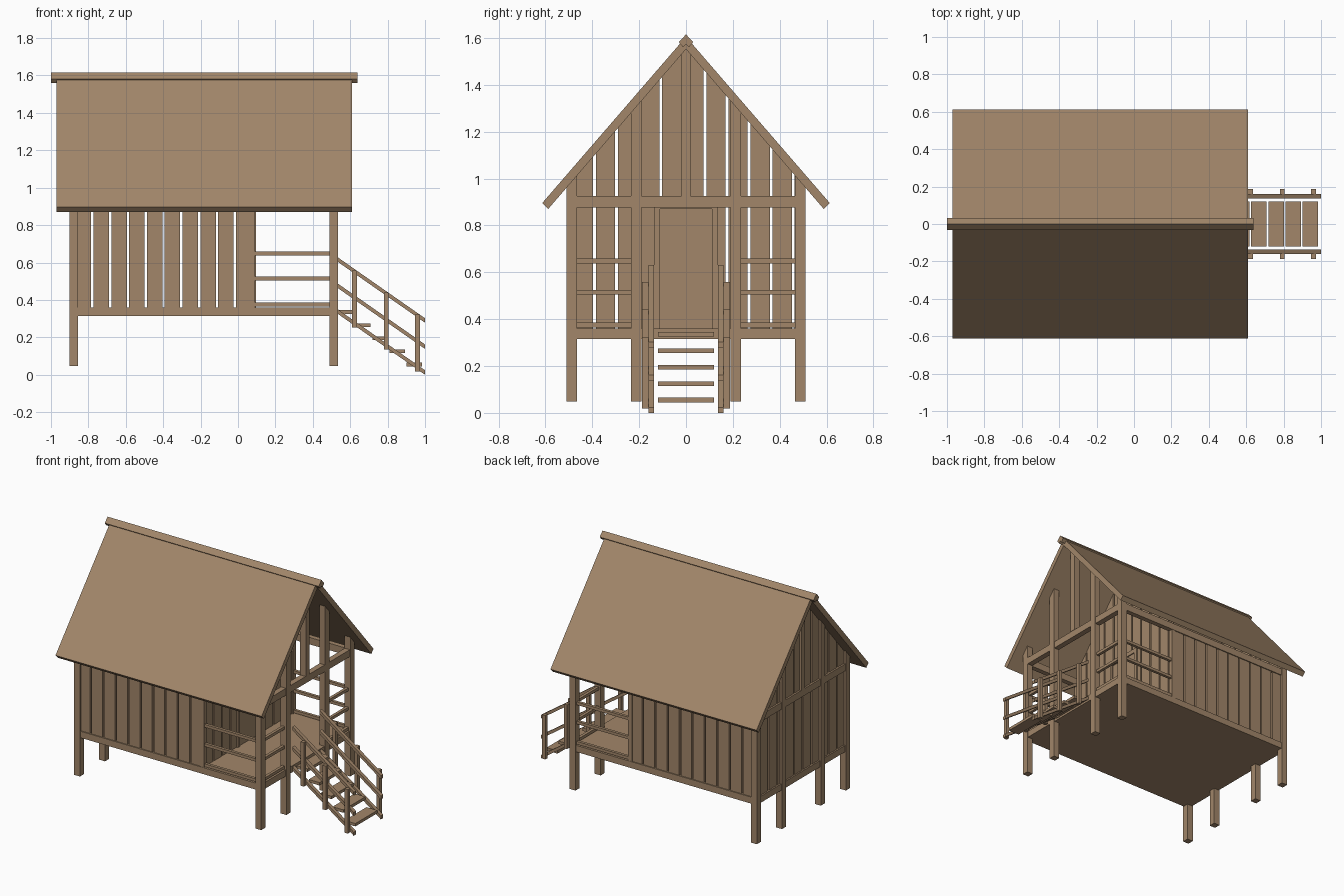
import bpy, bmesh

if "Cube" in bpy.data.objects:
    bpy.data.objects.remove(bpy.data.objects["Cube"])

wood = bpy.data.materials.new("brown wood")
wood.diffuse_color = (0.36, 0.24, 0.143, 1)
wood.use_nodes = True
wood.node_tree.nodes["Principled BSDF"].inputs["Base Color"].default_value = wood.diffuse_color


class Part:
    """Collects extruded profiles and boxes into one named object."""

    def __init__(self, name):
        self.name, self.bm = name, bmesh.new()

    def prism(self, profile, axis, lo, hi):
        # profile is (y, z) when axis is "x", or (x, z) when axis is "y"
        def pt(p, d):
            return (d, p[0], p[1]) if axis == "x" else (p[0], d, p[1])
        a = [self.bm.verts.new(pt(p, lo)) for p in profile]
        b = [self.bm.verts.new(pt(p, hi)) for p in profile]
        self.bm.faces.new(a)
        self.bm.faces.new(b[::-1])
        for i in range(len(a)):
            j = (i + 1) % len(a)
            self.bm.faces.new((a[i], b[i], b[j], a[j]))

    def box(self, x0, x1, y0, y1, z0, z1):
        self.prism([(y0, z0), (y1, z0), (y1, z1), (y0, z1)], "x", x0, x1)

    def done(self):
        bmesh.ops.recalc_face_normals(self.bm, faces=self.bm.faces)
        me = bpy.data.meshes.new(self.name)
        self.bm.to_mesh(me)
        self.bm.free()
        me.materials.append(wood)
        bpy.context.collection.objects.link(bpy.data.objects.new(self.name, me))


SLOPE = 1.158


def under_roof(y):
    return 1.552 - SLOPE * abs(y)


def upright(part, x0, x1, y0, y1, z0):
    # vertical board whose top is cut to the roof slope
    top = [(y1, under_roof(y1)), (y0, under_roof(y0))]
    if y0 < 0 < y1:
        top.insert(1, (0, under_roof(0)))
    part.prism([(y0, z0), (y1, z0)] + top, "x", x0, x1)


ENDS = ((-0.90, -0.855), (0.49, 0.535))   # back and front frames

# floor
p = Part("floor")
p.box(-0.895, 0.53, -0.505, 0.505, 0.315, 0.36)
p.done()

# stilts running up to the roof, and king posts
p = Part("frame_posts")
for x0, x1 in ENDS:
    for s in (-1, 1):
        for a, b in ((0.465, 0.51), (0.19, 0.235)):
            y0, y1 = sorted((s * a, s * b))
            upright(p, x0, x1, y0, y1, 0.048)
    upright(p, x0, x1, -0.02, 0.02, 0.925)
p.done()

# tie beams around the top of the walls
p = Part("top_beams")
for x0, x1 in ENDS:
    p.box(x0 + .003, x1 - .003, -0.465, 0.465, 0.877, 0.925)
for s in (-1, 1):
    y0, y1 = sorted((s * 0.47, s * 0.505))
    p.box(-0.855, 0.49, y0, y1, 0.877, 0.925)
p.done()

# side wall planks
p = Part("side_planks")
for s in (-1, 1):
    y0, y1 = sorted((s * 0.478, s * 0.498))
    for i in range(10):
        x0 = -0.874 + i * 0.0952
        p.box(x0 + 0.006, x0 + 0.0892, y0, y1, 0.36, 0.88)
p.done()

# gable planks: back wall and the recessed front wall with its doorway
back, front = Part("back_planks"), Part("front_planks")
for i in range(11):
    y0 = -0.485 + i * 0.0943 + 0.006
    y1 = min(y0 + 0.0823, 0.485)
    upright(back, -0.885, -0.865, y0, y1, 0.36)
    if y1 < -0.137 or y0 > 0.137:
        upright(front, 0.065, 0.085, y0, y1, 0.36)
    else:
        upright(front, 0.065, 0.085, y0, y1, 0.88)
        if y0 < -0.137:
            front.box(0.065, 0.085, y0, -0.137, 0.36, 0.88)
        if y1 > 0.137:
            front.box(0.065, 0.085, 0.137, y1, 0.36, 0.88)
back.done()
front.done()

# door, frame and corner studs of the front wall
p = Part("door")
p.box(0.068, 0.088, -0.112, 0.112, 0.36, 0.87)
p.done()
p = Part("door_frame")
p.box(0.06, 0.095, -0.137, 0.137, 0.87, 0.9)
for s in (-1, 1):
    y0, y1 = sorted((s * 0.112, s * 0.137))
    p.box(0.06, 0.095, y0, y1, 0.36, 0.87)
    y0, y1 = sorted((s * 0.472, s * 0.503))
    p.box(0.06, 0.092, y0, y1, 0.36, 0.88)
p.done()

# porch railings
p = Part("porch_rails")
for z in (0.365, 0.505, 0.638):
    for s in (-1, 1):
        y0, y1 = sorted((s * 0.478, s * 0.498))
        p.box(0.092, 0.49, y0, y1, z, z + 0.02)
        y0, y1 = sorted((s * 0.235, s * 0.465))
        p.box(0.502, 0.522, y0, y1, z, z + 0.02)
p.done()

# roof slabs
p = Part("roof")
for s in (-1, 1):
    p.prism([(0, 1.605), (s * 0.613, 0.896), (s * 0.588, 0.87), (0, 1.552)],
            "x", -0.97, 0.61)
p.done()

# ridge cap
p = Part("ridge_cap")
p.prism([(0, 1.615), (0.031, 1.582), (0.012, 1.56), (0, 1.573),
         (-0.012, 1.56), (-0.031, 1.582)], "x", -1.0, 0.64)
p.done()

# stair treads
p = Part("stair_treads")
for i in range(5):
    x0 = 0.535 + i * 0.0915
    z = 0.325 - i * 0.07
    p.box(x0, x0 + 0.083, -0.12, 0.12, z, z + 0.02)
p.done()

# stringers, sloping handrails and their posts
p = Part("stair_rails")
q = Part("stair_posts")
for s in (-1, 1):
    y0, y1 = sorted((s * 0.136, s * 0.161))
    for z in (0.34, 0.478, 0.618):
        e = z - 0.328
        p.prism([(0.53, z - 0.012), (1.0, e - 0.012),
                 (1.0, e + 0.012), (0.53, z + 0.012)], "y", y0, y1)
    y0, y1 = sorted((s * 0.161, s * 0.187))
    for x in (0.623, 0.792, 0.96):
        t = 0.618 - 0.698 * (x - 0.53)
        q.box(x - 0.0125, x + 0.0125, y0, y1, t - 0.30, t + 0.005)
p.done()
q.done()
